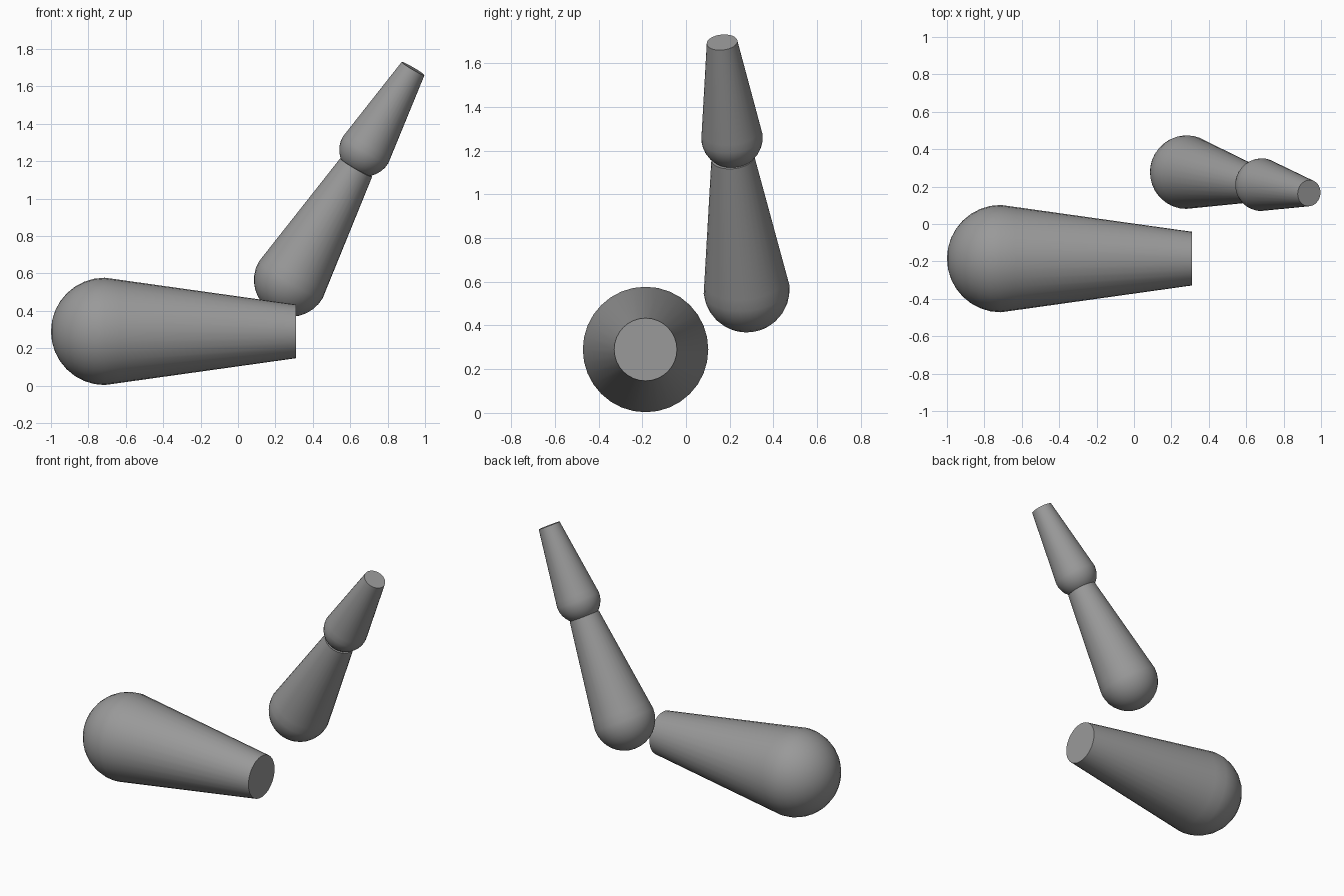
import bpy, bmesh, math
from mathutils import Vector

if "Cube" in bpy.data.objects:
    bpy.data.objects.remove(bpy.data.objects["Cube"])

grey = bpy.data.materials.new("mid grey")
grey.diffuse_color = (0.32, 0.32, 0.32, 1)
grey.use_nodes = True
grey.node_tree.nodes["Principled BSDF"].inputs["Base Color"].default_value = grey.diffuse_color


def link(name, bm, start, direction):
    mesh = bpy.data.meshes.new(name)
    bm.to_mesh(mesh)
    bm.free()
    mesh.materials.append(grey)
    ob = bpy.data.objects.new(name, mesh)
    bpy.context.collection.objects.link(ob)
    ob.location = start
    ob.rotation_mode = 'QUATERNION'
    ob.rotation_quaternion = direction.to_track_quat('Z', 'Y')
    bpy.ops.object.select_all(action='DESELECT')
    ob.select_set(True)
    bpy.context.view_layer.objects.active = ob
    bpy.ops.object.shade_smooth_by_angle(angle=math.radians(35))
    return ob


def bone(name, start, end, radius, sides=32):
    """Round joint that runs into a taper half as wide at its flat tip."""
    start, end = Vector(start), Vector(end)
    length = (end - start).length
    slope = radius * 0.5 / length
    # half-profile: ball up to where the taper emerges, then the tip
    profile = []
    for i in range(1, 9):
        a = -math.pi / 2 + i * math.pi / 16
        profile.append((radius * math.cos(a), radius * math.sin(a)))
    a = 2 * math.atan(slope)
    profile.append((radius * math.cos(a), radius * math.sin(a)))
    profile.append((radius * 0.5, length))

    bm = bmesh.new()
    pole = bm.verts.new((0, 0, -radius))
    rings = []
    for r, z in profile:
        rings.append([bm.verts.new((r * math.cos(t), r * math.sin(t), z))
                      for t in (2 * math.pi * k / sides for k in range(sides))])
    for k in range(sides):
        n = (k + 1) % sides
        bm.faces.new((pole, rings[0][n], rings[0][k]))
        for lo, hi in zip(rings, rings[1:]):
            bm.faces.new((lo[k], lo[n], hi[n], hi[k]))
    bm.faces.new(rings[-1])
    return link(name, bm, start, end - start)


# large lying segment
bone("lower_segment", (-0.713, -0.185, 0.29), (0.31, -0.185, 0.29), 0.287)

# two leaning segments, joined end to end
bone("middle_segment", (0.282, 0.277, 0.565), (0.632, 0.214, 1.166), 0.197)
bone("tip_segment", (0.682, 0.21, 1.26), (0.936, 0.165, 1.695), 0.141)
